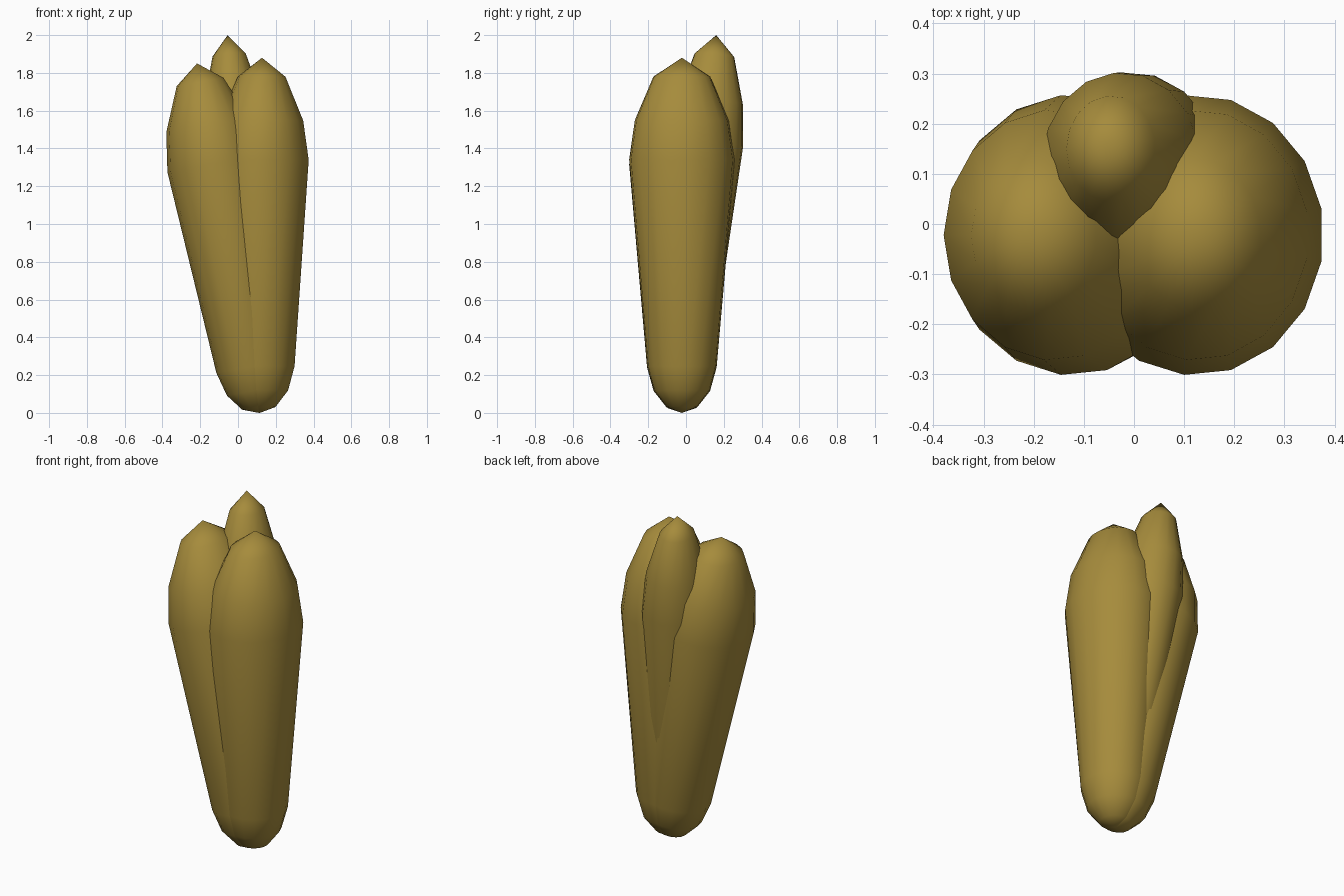
import bpy, bmesh
from math import cos, sin, pi
from mathutils import Vector

if "Cube" in bpy.data.objects:
    bpy.data.objects.remove(bpy.data.objects["Cube"])

SIDES = 17
# Profile of one lobe: fraction of length, x radius, y radius
PROFILE = [(0.017, 0.085, 0.082), (0.064, 0.152, 0.150), (0.132, 0.186, 0.185),
           (0.713, 0.255, 0.280), (0.824, 0.224, 0.250), (0.947, 0.127, 0.151)]

mat = bpy.data.materials.new("olive_gold")
mat.diffuse_color = (0.38, 0.26, 0.045, 1)
mat.use_nodes = True
mat.node_tree.nodes["Principled BSDF"].inputs["Base Color"].default_value = mat.diffuse_color


def lobe(name, base, tip, width):
    """Pod-shaped lobe: elliptical rings along a leaning straight axis."""
    base, tip = Vector(base), Vector(tip)
    turn = Vector((0, 0, 1)).rotation_difference(tip - base)
    length = (tip - base).length
    bm = bmesh.new()
    bottom, top = bm.verts.new(base), bm.verts.new(tip)
    rings = []
    for f, rx, ry in PROFILE:
        ring = []
        for i in range(SIDES):
            a = pi + 2 * pi * i / SIDES
            p = Vector((rx * width * cos(a), ry * width * sin(a), f * length))
            ring.append(bm.verts.new(base + turn @ p))
        rings.append(ring)
    for i in range(SIDES):
        j = (i + 1) % SIDES
        bm.faces.new((bottom, rings[0][j], rings[0][i]))
        bm.faces.new((top, rings[-1][i], rings[-1][j]))
        for lo, hi in zip(rings, rings[1:]):
            bm.faces.new((lo[i], lo[j], hi[j], hi[i]))
    for face in bm.faces:
        face.smooth = True
    mesh = bpy.data.meshes.new(name)
    bm.to_mesh(mesh)
    bm.free()
    mesh.materials.append(mat)
    obj = bpy.data.objects.new(name, mesh)
    bpy.context.collection.objects.link(obj)


# Three lobes fanning out from a shared foot
lobe("right_lobe", (0.115, -0.022, 0), (0.127, -0.022, 1.88), 1.0)
lobe("left_lobe", (0.112, -0.022, 0), (-0.217, -0.022, 1.85), 1.0)
lobe("back_lobe", (0.11, -0.022, 0), (-0.055, 0.16, 2.0), 0.7)
